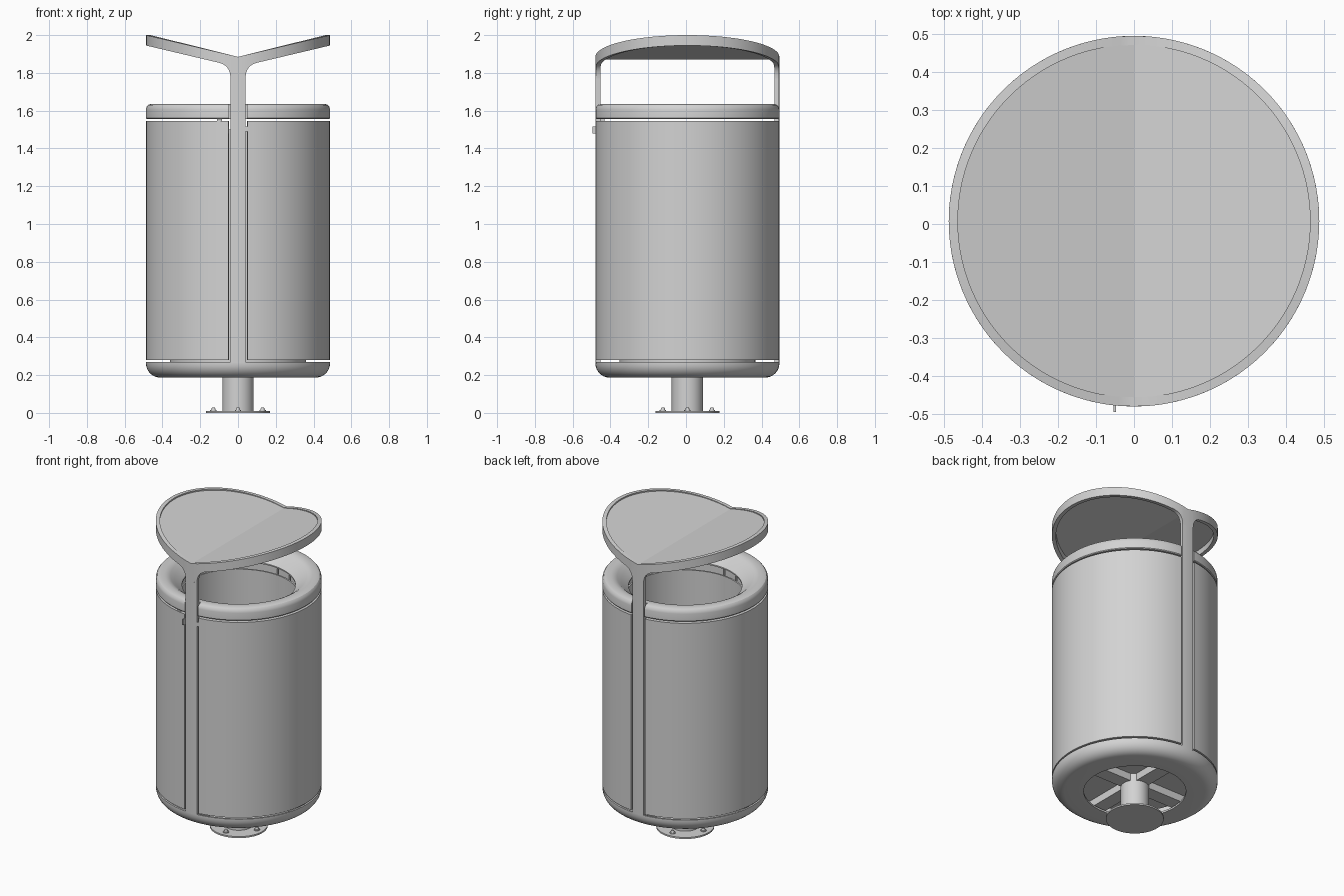
import bpy, bmesh, math
from math import sin, cos, pi, asin

if "Cube" in bpy.data.objects:
    bpy.data.objects.remove(bpy.data.objects["Cube"])

R, RI, SLOPE = 0.487, 0.463, 0.236   # outer radius, inner shell radius, roof slope
CY = 0.0075                          # body axis offset in y

grey = bpy.data.materials.new("light_grey_metal")
grey.diffuse_color = (0.65, 0.65, 0.65, 1)
grey.use_nodes = True
grey.node_tree.nodes["Principled BSDF"].inputs["Base Color"].default_value = grey.diffuse_color


def finish(name, bm):
    bmesh.ops.recalc_face_normals(bm, faces=bm.faces)
    me = bpy.data.meshes.new(name)
    bm.to_mesh(me)
    bm.free()
    ob = bpy.data.objects.new(name, me)
    bpy.context.collection.objects.link(ob)
    me.materials.append(grey)
    ob.location.y = CY
    return ob


def sweep(name, sections, closed):
    """Join equal closed sections (lists of points) into a solid."""
    bm = bmesh.new()
    rows = [[bm.verts.new(p) for p in s] for s in sections]
    n, k = len(rows), len(rows[0])
    for i in range(n if closed else n - 1):
        a, b = rows[i], rows[(i + 1) % n]
        for j in range(k):
            bm.faces.new((a[j], a[(j + 1) % k], b[(j + 1) % k], b[j]))
    if not closed:
        bm.faces.new(rows[0])
        bm.faces.new(rows[-1])
    return finish(name, bm)


def at(r, phi, z):
    """Point at an angle measured from the front."""
    return (r * sin(phi), -r * cos(phi), z)


def shell(name, columns, closed=False, r0=RI, r1=R):
    return sweep(name, [[at(r1, p, a), at(r1, p, b), at(r0, p, b), at(r0, p, a)]
                        for p, a, b in columns], closed)


def lathe(name, profile, n=96):
    return sweep(name, [[at(r, 2 * pi * i / n, z) for r, z in profile]
                        for i in range(n)], True)


def cylinder(name, r, z0, z1, x=0, y=0, n=48, r2=None):
    bm = bmesh.new()
    bmesh.ops.create_cone(bm, cap_ends=True, segments=n, radius1=r,
                          radius2=r if r2 is None else r2, depth=z1 - z0)
    bmesh.ops.translate(bm, vec=(x, y, (z0 + z1) / 2), verts=bm.verts)
    return finish(name, bm)


def box(name, x0, x1, y0, y1, z0, z1):
    return sweep(name, [[(x0, y0, z), (x1, y0, z), (x1, y1, z), (x0, y1, z)]
                        for z in (z0, z1)], False)


# Foot: plate, four bolts and the short post
cylinder("foot_plate", 0.17, 0, 0.01, n=64)
cylinder("foot_post", 0.083, 0.01, 0.27)
for i in range(4):
    x, y = 0.13 * cos(i * pi / 2), 0.13 * sin(i * pi / 2)
    cylinder(f"bolt_washer_{i}", 0.017, 0.01, 0.016, x, y, 24)
    cylinder(f"bolt_head_{i}", 0.012, 0.016, 0.028, x, y, 12, 0.008)

# Bottom pan with rounded edge and a round opening underneath
arc = [(i * pi / 16) for i in range(9)]
outer = [(0.412 + 0.075 * sin(a), 0.262 - 0.075 * cos(a)) for a in arc]
inner = [(0.412 + 0.063 * sin(a), 0.262 - 0.063 * cos(a)) for a in reversed(arc)]
lathe("bottom_pan", [(0.30, 0.187)] + outer + [(R, 0.27), (0.475, 0.27)]
      + inner + [(0.30, 0.199)])

# Support spokes under the container
box("spoke_side", -0.46, 0.46, -0.045, 0.045, 0.215, 0.262)
box("spoke_front_back", -0.045, 0.045, -0.46, 0.46, 0.215, 0.262)

# Inner container, open at the top
lathe("inner_container", [(0.36, 0.262), (0.36, 1.5), (0.35, 1.5), (0.35, 0.262)])
cylinder("container_floor", 0.355, 0.262, 0.28, n=96)

# Two curved side panels
edge = asin(0.05 / R)
for side, name in ((1, "right_panel"), (-1, "left_panel")):
    shell(name, [(side * (edge + (pi - 2 * edge) * i / 48), 0.28, 1.545)
                 for i in range(49)])

# Front and back uprights
half = asin(0.04 / R)
for base, name in ((0, "front_upright"), (pi, "back_upright")):
    shell(name, [(base + half * i / 3, 0.265, 1.77) for i in range(-3, 4)])

# Top ring with funnel, notched around the uprights
ring = lathe("top_ring", [
    (0.333, 1.555), (0.483, 1.555), (R, 1.56), (R, 1.605), (0.484, 1.62),
    (0.476, 1.630), (0.463, 1.635), (0.435, 1.635), (0.418, 1.632),
    (0.40, 1.622), (0.375, 1.60), (0.345, 1.575), (0.333, 1.563)])
for s in (-1, 1):
    y0, y1 = sorted((s * 0.455, s * 0.55))
    cut = box("notch_cutter", -0.047, 0.047, y0, y1, 1.5, 1.7)
    cut.hide_render = True
    mod = ring.modifiers.new("notch", "BOOLEAN")
    mod.operation, mod.object = "DIFFERENCE", cut
    bpy.context.view_layer.objects.active = ring
    bpy.ops.object.modifier_apply(modifier=mod.name)
    bpy.data.objects.remove(cut)

# Roof rim, flaring down into the uprights
quarter = [(0, 1.77)]
for i in range(9):
    t = i / 8
    quarter.append((asin((0.04 + 0.06 * t * t) / R),
                    (1 - t) ** 2 * 1.77 + 2 * t * (1 - t) * 1.8394 + t * t * 1.8536))
p0 = asin(0.1 / R)
for i in range(1, 25):
    p = p0 + (pi / 2 - p0) * i / 24
    quarter.append((p, 1.83 + SLOPE * R * sin(p)))
right = quarter + [(pi - p, z) for p, z in reversed(quarter[:-1])]
loop = right + [(2 * pi - p, z) for p, z in reversed(right[1:-1])]
shell("roof_rim", [(p, z, 1.885 + SLOPE * R * abs(sin(p))) for p, z in loop], True)

# Roof: two flat half discs meeting in a valley
bm = bmesh.new()
rr = 0.478
pts = [at(rr, pi * i / 48, 0) for i in range(97)][:96]
vs = [bm.verts.new((x, y, 1.882 + SLOPE * abs(x))) for x, y, _ in pts]
bm.faces.new(vs[:49])
bm.faces.new(vs[48:] + vs[:1])
roof = finish("roof_sheet", bm)
for f in roof.data.polygons:
    if f.normal.z < 0:
        roof.data.flip_normals()
        break
sol = roof.modifiers.new("thickness", "SOLIDIFY")
sol.thickness, sol.offset = 0.01, -1

# Lock tab, latch and hinge on the front
box("lock_tab", -0.054, -0.047, -0.502, -0.46, 1.48, 1.515)
box("latch", -0.11, -0.085, -0.47, -0.44, 1.53, 1.558)
box("hinge", 0.04, 0.05, -0.485, -0.455, 1.49, 1.515)

# Smooth curved parts, keeping edges sharp; the roof stays flat
bpy.ops.object.select_all(action="DESELECT")
for ob in bpy.context.collection.objects:
    if ob.type == "MESH" and ob != roof:
        ob.select_set(True)
        bpy.context.view_layer.objects.active = ob
bpy.ops.object.shade_smooth_by_angle(angle=math.radians(30))
